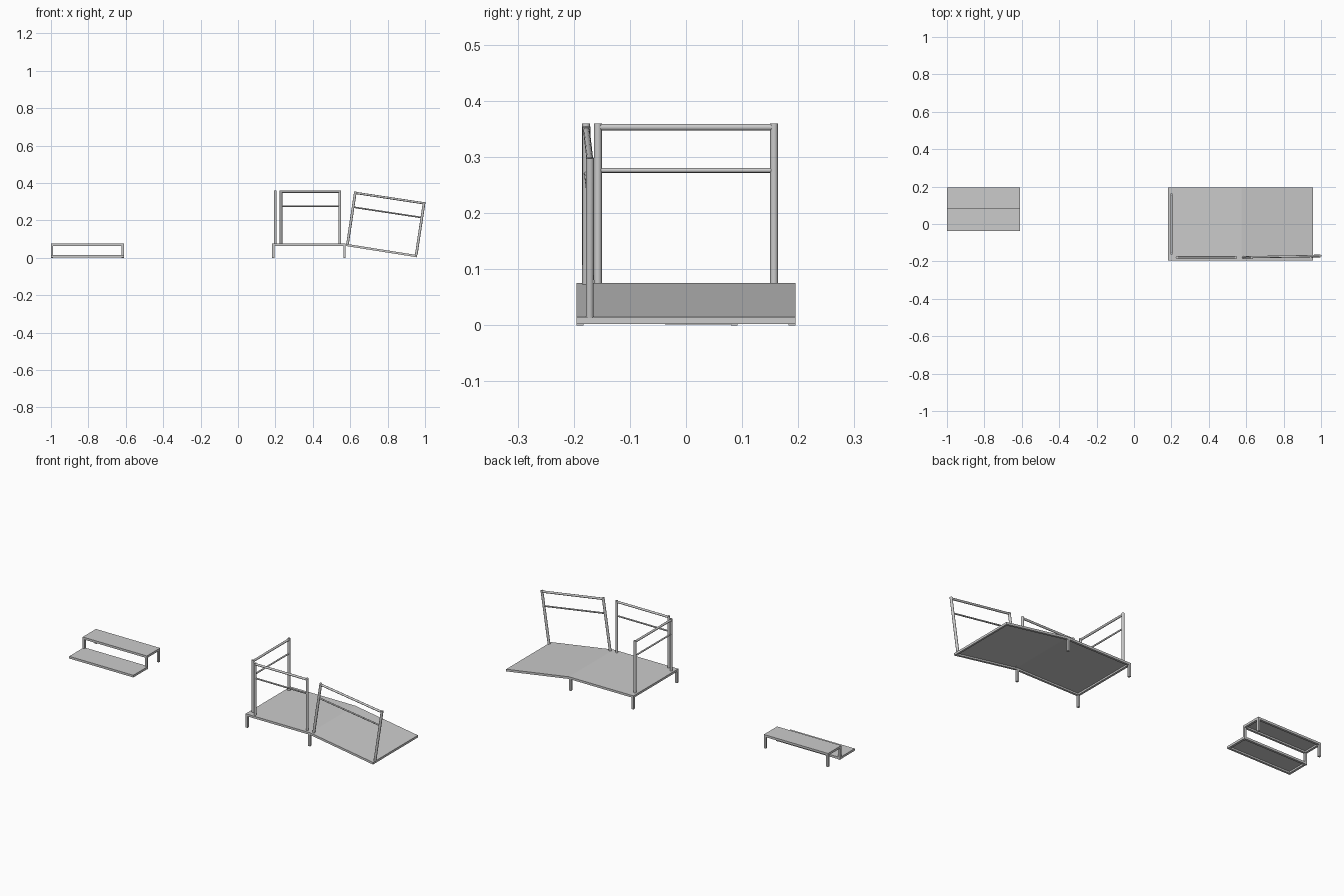
import bpy, bmesh, math
from mathutils import Vector, Matrix

if "Cube" in bpy.data.objects:
    bpy.data.objects.remove(bpy.data.objects["Cube"])

T = 0.012   # square tube size
S = 0.003   # sheet thickness


def finish(bm, name):
    bmesh.ops.recalc_face_normals(bm, faces=bm.faces)
    me = bpy.data.meshes.new(name)
    bm.to_mesh(me)
    bm.free()
    ob = bpy.data.objects.new(name, me)
    bpy.context.collection.objects.link(ob)
    return ob


def add_box(bm, x0, x1, y0, y1, z0, z1):
    m = Matrix.Translation(((x0 + x1) / 2, (y0 + y1) / 2, (z0 + z1) / 2)) @ \
        Matrix.Diagonal((x1 - x0, y1 - y0, z1 - z0, 1))
    bmesh.ops.create_cube(bm, size=1, matrix=m)


def add_strip(bm, path, y0, y1, drop, thick):
    """Extrude an x-z path of given thickness between two y values."""
    prof = [(x, z - drop) for x, z in path] + \
           [(x, z - drop - thick) for x, z in reversed(path)]
    a = [bm.verts.new((x, y0, z)) for x, z in prof]
    b = [bm.verts.new((x, y1, z)) for x, z in prof]
    bm.faces.new(a)
    bm.faces.new(list(reversed(b)))
    for i in range(len(a)):
        j = (i + 1) % len(a)
        bm.faces.new((a[i], b[i], b[j], a[j]))


def sheet_and_frame(name, path, y0, y1):
    """Thin panel with a tube frame under its outer edge."""
    bm = bmesh.new()
    add_strip(bm, path, y0, y1, 0, S)
    finish(bm, name + "_panel")
    bm = bmesh.new()
    add_strip(bm, path, y0, y0 + T, S, T - S)
    add_strip(bm, path, y1 - T, y1, S, T - S)
    for (x, z), d in ((path[0], T), (path[-1], -T)):
        n = path[1] if d > 0 else path[-2]
        slope = (n[1] - z) / (n[0] - x)
        add_strip(bm, sorted([(x, z), (x + d, z + slope * d)]),
                  y0 + T, y1 - T, S, T - S)
    finish(bm, name + "_frame")


def legs(name, xs, ys, top):
    bm = bmesh.new()
    for x in xs:
        for y in ys:
            add_box(bm, x, x + T, y, y + T, 0, top)
    finish(bm, name)


def add_rod(bm, a, b, r):
    a, b = Vector(a), Vector(b)
    d = b - a
    m = Matrix.Translation((a + b) / 2) @ d.to_track_quat('Z', 'Y').to_matrix().to_4x4()
    bmesh.ops.create_cone(bm, cap_ends=True, segments=16, radius1=r, radius2=r,
                          depth=d.length, matrix=m)


def railing(name, width, matrix):
    """Two posts, a top bar and a thinner middle bar."""
    bm = bmesh.new()
    h = 0.287
    for x in (0, width):
        add_rod(bm, (x, 0, 0), (x, 0, h), 0.007)
    add_rod(bm, (0, 0, h - 0.007), (width, 0, h - 0.007), 0.006)
    add_rod(bm, (0, 0, 0.203), (width, 0, 0.203), 0.0042)
    ob = finish(bm, name)
    ob.matrix_world = matrix
    bpy.ops.object.select_all(action='DESELECT')
    bpy.context.view_layer.objects.active = ob
    ob.select_set(True)
    bpy.ops.object.shade_smooth_by_angle(angle=math.radians(40))


# platform with the ramp running down from it
Y = 0.195
sheet_and_frame("platform_ramp", [(0.183, 0.075), (0.575, 0.075), (0.957, 0.0145)], -Y, Y)
legs("platform_legs", (0.183, 0.563), (-Y, Y - T), 0.068)

# railings: front, end and sloping ramp side
railing("front_railing", 0.315, Matrix.Translation((0.23, -0.178, 0.073)))
railing("end_railing", 0.314,
        Matrix.Translation((0.2, -0.157, 0.073)) @ Matrix.Rotation(math.pi / 2, 4, 'Z'))
railing("ramp_railing", 0.372,
        Matrix.Translation((0.585, -0.178, 0.07)) @
        Matrix.Rotation(math.radians(1.0), 4, 'Z') @
        Matrix.Rotation(math.radians(8.6), 4, 'Y'))

# separate two-step stair
X0, X1 = -1.0, -0.61
sheet_and_frame("upper_step", [(X0, 0.075), (X1, 0.075)], 0.08, Y)
sheet_and_frame("lower_step", [(X0, 0.0135), (X1, 0.0135)], -0.037, 0.08 + T)
legs("step_legs", (X0, X1 - T), (0.08, Y - T), 0.068)
